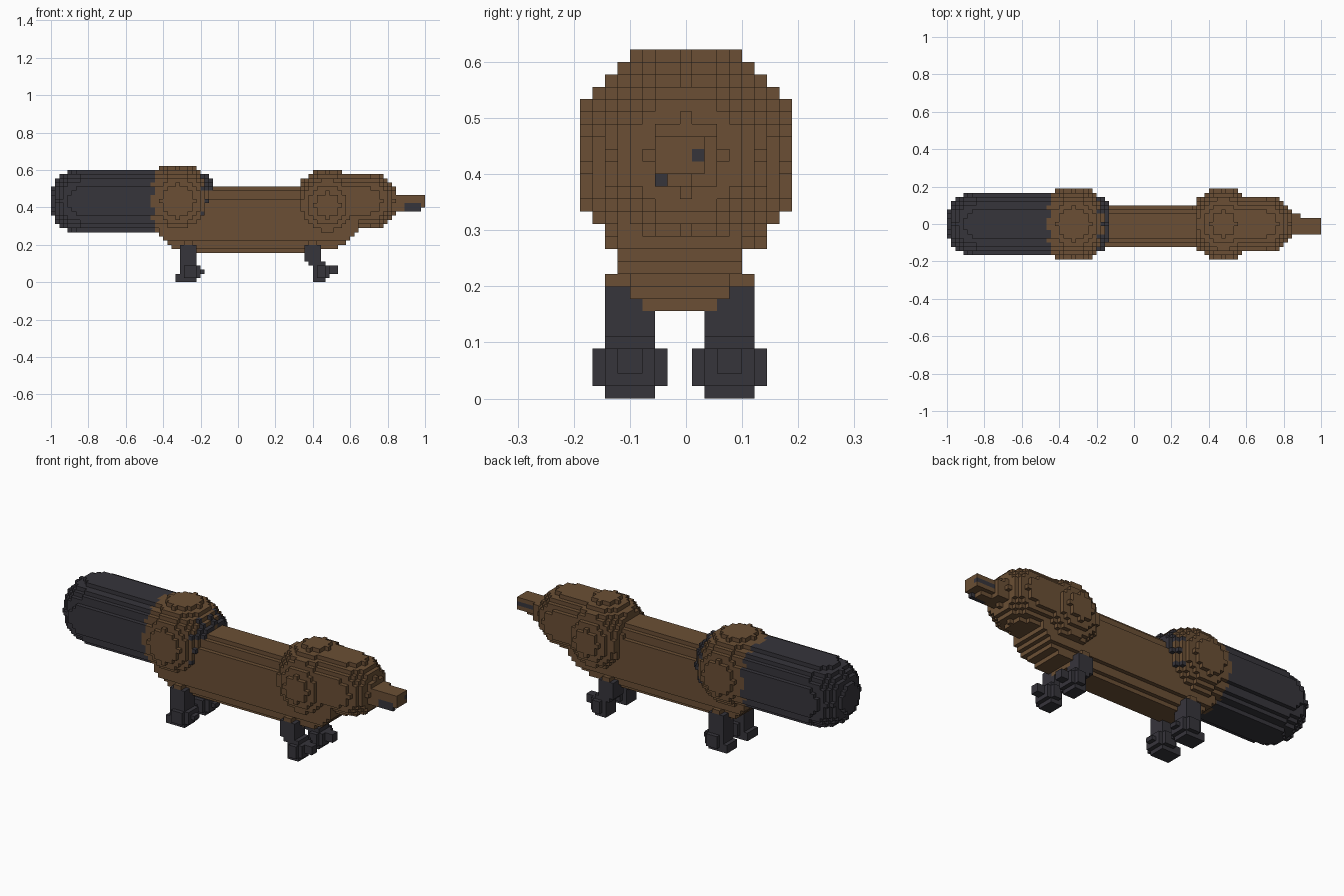
import bpy
import bmesh
from mathutils import Vector
from itertools import product

CELL = 2 / 90

cube = bpy.data.objects.get("Cube")
if cube:
    bpy.data.objects.remove(cube, do_unlink=True)


def material(name, colour):
    mat = bpy.data.materials.new(name)
    mat.use_nodes = True
    mat.diffuse_color = (*colour, 1)
    mat.node_tree.nodes["Principled BSDF"].inputs["Base Color"].default_value = (*colour, 1)
    return mat


BROWN = material("brown fur", (0.145, 0.078, 0.035))
DARK = material("charcoal", (0.037, 0.035, 0.044))


# Shape rules, all in block units
def capsule(x0, x1, z, radius):
    def inside(i, j, k):
        dx = max(x0 - i, 0, i - x1)
        return dx * dx + j * j + (k - z) ** 2 <= radius * radius
    return inside


def box(xs, ys, zs):
    return lambda i, j, k: all(a <= v <= b for v, (a, b) in zip((i, j, k), (xs, ys, zs)))


def union(*shapes):
    return lambda i, j, k: any(s(i, j, k) for s in shapes)


def paired(ys, xs, zs):
    """Box mirrored across the body's middle plane."""
    a, b = ys
    return union(box(xs, (a, b), zs), box(xs, (-1 - b, -1 - a), zs))


def torso(i, j, k):
    dy, dz = abs(j + 0.5) / 5, abs(k - 14.5) / 8
    reach = (i - 15) / 14 if i > 15 else max(0, (-11 - i) / 9)
    return dy ** 3 + dz ** 3 <= 1 and dz ** 2 + reach ** 2 <= 1


tail = capsule(-38, -13, 19, 7.82)
rump_ball = capsule(-15, -15, 19, 8.97)
rump_edge = capsule(-15, -15, 19, 9.4)


def rump(i, j, k):
    return rump_ball(i, j, k) or (i < -15 and tail(i, j, k) and rump_edge(i, j, k))


# Legs: shin, sole and a wider foot block with a toe
rear_legs = union(
    paired((2, 5), (-14, -11), (4, 8)),
    paired((3, 4), (-13, -12), (9, 10)),
    paired((2, 5), (-15, -11), (0, 0)),
    paired((2, 5), (-15, -10), (1, 1)),
    paired((2, 5), (-14, -10), (2, 3)),
    paired((1, 6), (-13, -11), (1, 3)),
    paired((3, 4), (-9, -9), (2, 2)))
front_legs = union(
    paired((2, 5), (16, 19), (5, 8)),
    paired((2, 5), (17, 20), (4, 4)),
    paired((2, 5), (18, 20), (0, 0)),
    paired((2, 5), (18, 21), (1, 3)),
    paired((1, 6), (19, 20), (1, 3)),
    paired((3, 4), (22, 23), (2, 3)))
hips = union(paired((4, 5), (-13, -12), (9, 9)), paired((4, 5), (17, 18), (9, 9)))

nose_tip = union(box((38, 44), (-2, 1), (18, 20)), box((38, 42), (-1, 0), (17, 17)),
                 box((38, 39), (-2, 2), (17, 20)))
nose_marks = union(box((40, 43), (-2, -2), (17, 18)), box((40, 44), (1, 1), (19, 19)))

# Earlier parts own the blocks they share with later ones
PARTS = [
    ("rump", rump, BROWN),
    ("head", capsule(21, 21, 18, 8.6), BROWN),
    ("snout", capsule(21, 31, 19, 6.72), BROWN),
    ("nose_marks", nose_marks, DARK),
    ("nose_tip", nose_tip, BROWN),
    ("torso", torso, BROWN),
    ("hips", hips, BROWN),
    ("tail", tail, DARK),
    ("rear_legs", rear_legs, DARK),
    ("front_legs", front_legs, DARK),
]

owner = {}
for cell in product(range(-45, 45), range(-9, 10), range(28)):
    for name, inside, mat in PARTS:
        if inside(*cell):
            owner[cell] = name
            break


def build(name, mat):
    """Mesh the exposed block sides of one part."""
    bm = bmesh.new()
    corners = {}

    def vert(p):
        if p not in corners:
            corners[p] = bm.verts.new(Vector((p[0], p[1] - 0.5, p[2])) * CELL)
        return corners[p]

    for cell, part in owner.items():
        if part != name:
            continue
        for axis, side in product(range(3), (0, 1)):
            beyond = list(cell)
            beyond[axis] += 2 * side - 1
            if tuple(beyond) in owner:
                continue
            u, v = (axis + 1) % 3, (axis + 2) % 3
            ring = []
            for a, b in ((0, 0), (1, 0), (1, 1), (0, 1)):
                p = list(cell)
                p[axis] += side
                p[u] += a
                p[v] += b
                ring.append(vert(tuple(p)))
            bm.faces.new(ring if side else ring[::-1])
    mesh = bpy.data.meshes.new(name)
    bm.to_mesh(mesh)
    bm.free()
    mesh.materials.append(mat)
    bpy.context.collection.objects.link(bpy.data.objects.new(name, mesh))


for name, inside, mat in PARTS:
    build(name, mat)
